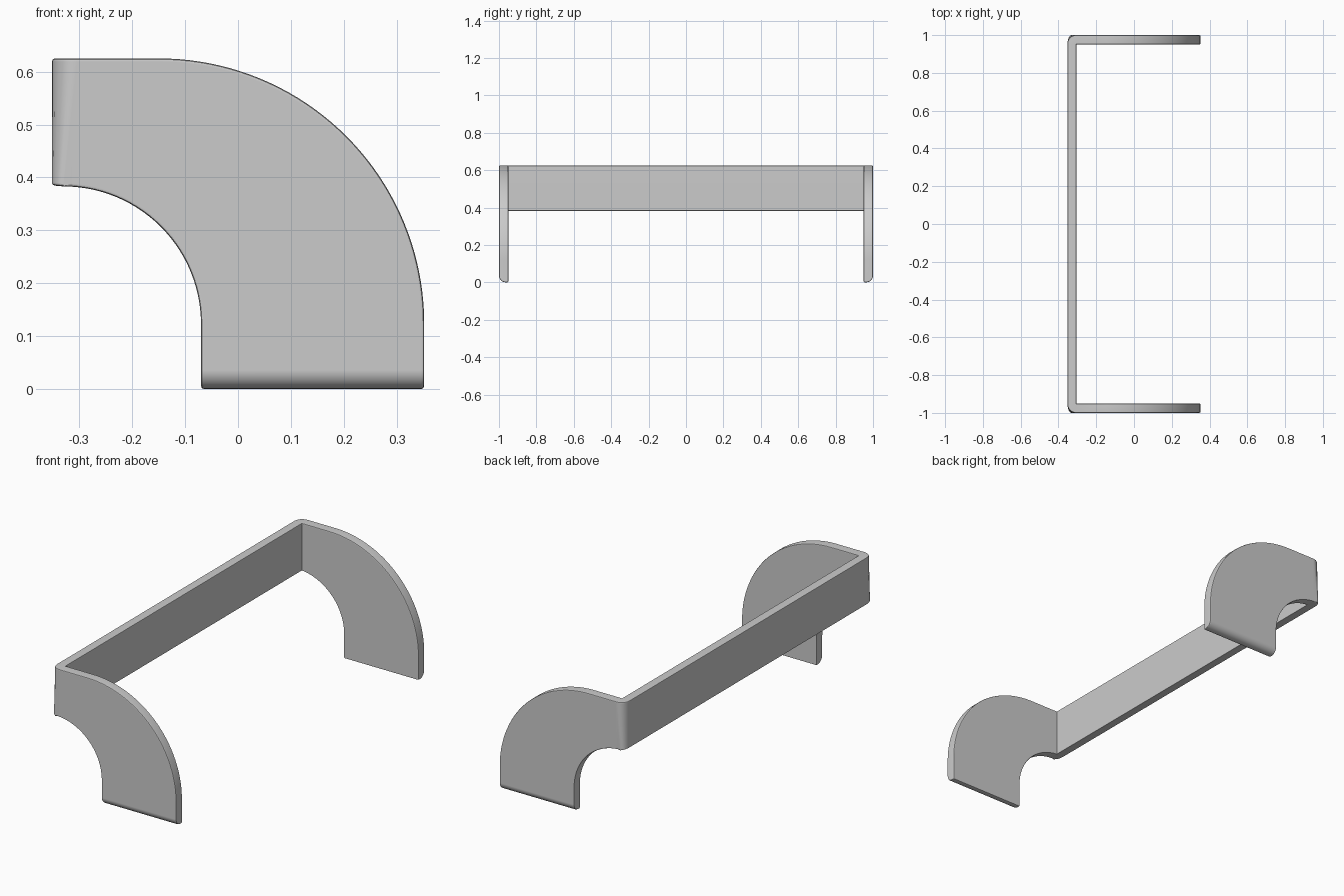
import bpy, bmesh
from math import cos, sin, pi

if "Cube" in bpy.data.objects:
    bpy.data.objects.remove(bpy.data.objects["Cube"])

BACK, INNER = -0.352, -0.305      # back and inner face of the cross bar
Y0, Y1 = 0.95, 1.0                # inner and outer face of a side plate


def arc(cx, cz, r, a0, a1, n):
    return [(cx + r * cos(a0 + (a1 - a0) * i / n),
             cz + r * sin(a0 + (a1 - a0) * i / n)) for i in range(n + 1)]


def near(a, b):
    return abs(a - b) < 1e-4


def round_edges(bm, edges, radius, segments):
    bmesh.ops.bevel(bm, geom=edges, offset=radius, offset_type='OFFSET',
                    segments=segments, profile=0.5, affect='EDGES')


# Side profile: quarter-bend plate in the XZ plane
profile = [(BACK, 0.385), (BACK, 0.625)]
profile += arc(-0.15, 0.123, 0.502, pi / 2, 0, 40)
profile += [(0.352, 0.0), (-0.07, 0.0)]
profile += arc(-0.33, 0.123, 0.26, 0, pi / 2, 28)

# Side plate as a closed solid
bm = bmesh.new()
a = [bm.verts.new((x, Y0, z)) for x, z in profile]
b = [bm.verts.new((x, Y1, z)) for x, z in profile]
bm.faces.new(a)
bm.faces.new(b[::-1])
for i in range(len(a)):
    j = (i + 1) % len(a)
    bm.faces.new((a[j], a[i], b[i], b[j]))
bmesh.ops.recalc_face_normals(bm, faces=bm.faces[:])

# Rounded outer back corner and rounded foot
for axis, value, radius in ((0, BACK, 0.045), (2, 0.0, 0.036)):
    round_edges(bm, [e for e in bm.edges
                     if all(near(v.co[axis], value) and near(v.co.y, Y1)
                            for v in e.verts)], radius, 6)

# Cross bar: pull the back strip of the inner face to the middle
bmesh.ops.bisect_plane(bm, geom=bm.verts[:] + bm.edges[:] + bm.faces[:],
                       plane_co=(INNER, 0, 0), plane_no=(1, 0, 0))
strip = [f for f in bm.faces
         if all(near(v.co.y, Y0) and v.co.x < INNER + 1e-4 for v in f.verts)]
rim = list({e for f in strip for e in f.edges})
bmesh.ops.delete(bm, geom=strip, context='FACES_ONLY')
ext = bmesh.ops.extrude_edge_only(bm, edges=rim)
for v in ext["geom"]:
    if isinstance(v, bmesh.types.BMVert):
        v.co.y = 0.0
bmesh.ops.recalc_face_normals(bm, faces=bm.faces[:])

# Softened convex rims
bm.normal_update()
round_edges(bm, [e for e in bm.edges
                 if len(e.link_faces) == 2 and e.calc_face_angle_signed(0) > 0.7],
            0.006, 2)

mesh = bpy.data.meshes.new("bracket_handle")
bm.to_mesh(mesh)
bm.free()
bracket = bpy.data.objects.new("bracket_handle", mesh)
bpy.context.scene.collection.objects.link(bracket)
bpy.context.view_layer.objects.active = bracket
bracket.select_set(True)
bpy.ops.object.shade_smooth_by_angle(angle=0.6)

# Second half
mirror = bracket.modifiers.new("mirror", 'MIRROR')
mirror.use_axis = (False, True, False)
weighted = bracket.modifiers.new("weighted_normals", 'WEIGHTED_NORMAL')
weighted.keep_sharp = True
